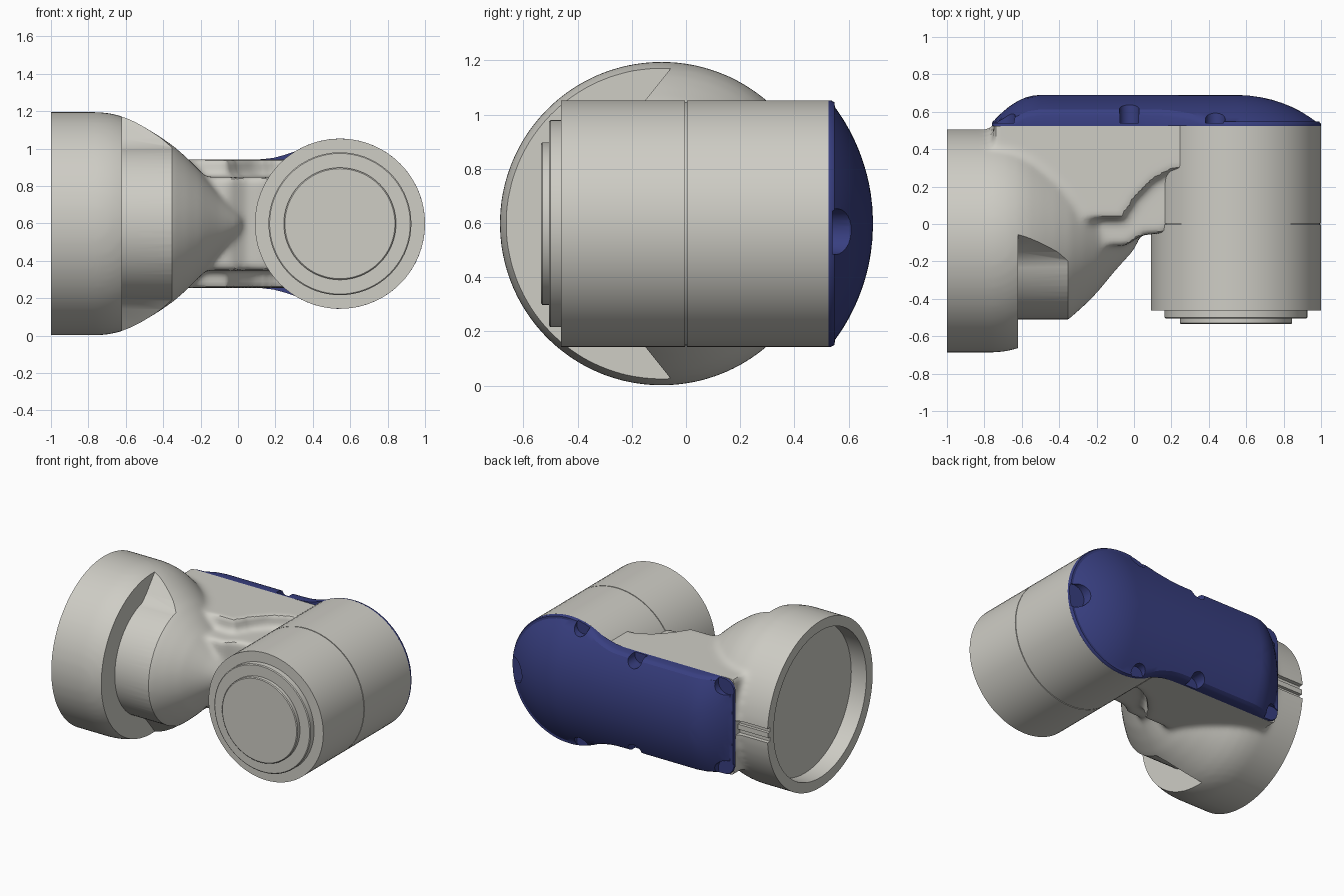
import bpy, bmesh, math

if "Cube" in bpy.data.objects:
    bpy.data.objects.remove(bpy.data.objects["Cube"])

CZ, CY = 0.598, -0.09          # socket axis (along x)
JX, JR = 0.545, 0.455          # joint axis (along y)


def material(name, col):
    m = bpy.data.materials.new(name)
    m.diffuse_color = (*col, 1)
    m.use_nodes = True
    m.node_tree.nodes["Principled BSDF"].inputs["Base Color"].default_value = m.diffuse_color
    return m


GREY = material("warm_grey", (0.62, 0.61, 0.56))
BLUE = material("deep_blue", (0.04, 0.05, 0.22))


def along_x(u, v, w):          # u,v = y,z around socket axis; w = x
    return (w, CY + u, CZ + v)


def along_y(u, v, w):          # u,v = x,z around joint axis; w = y
    return (JX + u, w, CZ + v)


def along_z(u, v, w):
    return (u, v, CZ + w)


def skin(bm, rings, cap_start=True, cap_end=True):
    """Joins equal-length closed rings of points into a surface."""
    vs = [[bm.verts.new(p) for p in r] for r in rings]
    n = len(vs[0])
    for a, b in zip(vs, vs[1:]):
        for i in range(n):
            j = (i + 1) % n
            bm.faces.new((a[i], a[j], b[j], b[i]))
    if cap_start:
        bm.faces.new(vs[0])
    if cap_end:
        bm.faces.new(vs[-1])


def prism(bm, pts, f, a, b):
    skin(bm, [[f(u, v, w) for u, v in pts] for w in (a, b)])


def lathe(bm, prof, f, n=72):
    skin(bm, [[f(r * math.cos(2 * math.pi * i / n), r * math.sin(2 * math.pi * i / n), w)
               for i in range(n)] for w, r in prof])


def box(bm, x0, x1, y0, y1, z0, z1):
    prism(bm, [(x0, y0), (x1, y0), (x1, y1), (x0, y1)], along_z, z0 - CZ, z1 - CZ)


def finish(name, bm, mat):
    bmesh.ops.remove_doubles(bm, verts=bm.verts, dist=1e-5)
    bmesh.ops.recalc_face_normals(bm, faces=bm.faces)
    me = bpy.data.meshes.new(name)
    bm.to_mesh(me)
    bm.free()
    me.materials.append(mat)
    ob = bpy.data.objects.new(name, me)
    bpy.context.collection.objects.link(ob)
    return ob


def bake(ob):
    dg = bpy.context.evaluated_depsgraph_get()
    me = bpy.data.meshes.new_from_object(ob.evaluated_get(dg))
    ob.modifiers.clear()
    ob.data = me


def boolean(ob, bm, op='DIFFERENCE'):
    cutter = finish("cutter", bm, ob.data.materials[0])
    m = ob.modifiers.new("cut", 'BOOLEAN')
    m.operation, m.solver, m.object = op, 'EXACT', cutter
    bake(ob)
    bpy.data.objects.remove(cutter)


def smooth(ob, deg=35):
    bpy.ops.object.select_all(action='DESELECT')
    ob.select_set(True)
    bpy.context.view_layer.objects.active = ob
    bpy.ops.object.shade_smooth_by_angle(angle=math.radians(deg))


# Cast body: socket dome, link arm and web, fused with soft fillets
bm = bmesh.new()
lathe(bm, [(-1.1, 0.597), (-0.74, 0.597), (-0.68, 0.59), (-0.62, 0.575), (-0.56, 0.55),
           (-0.5, 0.517), (-0.42, 0.468), (-0.34, 0.412), (-0.27, 0.35), (-0.2, 0.28),
           (-0.1, 0.16), (0.0, 0.05), (0.02, 0.02)], along_x)
prism(bm, [(-0.75, 0.65), (-0.75, 0.3), (-0.3, 0.03), (-0.06, 0.03), (0.0, 0.13),
           (0.08, 0.22), (0.2, 0.29), (0.5, 0.3), (0.5, 0.65)], along_z, -0.343, 0.343)
prism(bm, [(-0.4, 0.3), (-0.4, -0.1), (-0.05, -0.12), (0.04, -0.06), (0.15, -0.05),
           (0.22, 0.0), (0.5, 0.0), (0.5, 0.4)], along_z, -0.25, 0.25)
body = finish("socket_and_arm", bm, GREY)
m = body.modifiers.new("fuse", 'REMESH')
m.mode, m.voxel_size = 'VOXEL', 0.02
m = body.modifiers.new("fillet", 'SMOOTH')
m.factor, m.iterations = 0.5, 8
bake(body)

# Flat cover seat and flat socket end
bm = bmesh.new()
box(bm, -1, 0.8, -1, 0.525, -0.5, 2)
boolean(body, bm, 'INTERSECT')

# Open socket mouth
bm = bmesh.new()
lathe(bm, [(-1.2, 0.525), (-0.88, 0.525)], along_x)
boolean(body, bm)

# Stepped recess around the front half of the socket
half = [(0.04, 0.58), (0.0, 0.53), (-0.06, 0.455)]
half += [(0.42 * math.cos(math.radians(a)), 0.42 * math.sin(math.radians(a)))
         for a in range(105, 180, 5)]
inner = half + [(-0.42, 0)] + [(u, -v) for u, v in reversed(half)]
bm = bmesh.new()
prism(bm, inner + [(0.04, -0.8), (-0.8, -0.8), (-0.8, 0.8), (0.04, 0.8)], along_x, -0.62, -0.2)
boolean(body, bm)

# Key groove at the back of the socket, with a rib in it
bm = bmesh.new()
box(bm, -1.1, -0.76, 0.475, 0.7, CZ - 0.05, CZ + 0.05)
boolean(body, bm)
smooth(body)
bm = bmesh.new()
box(bm, -1.0, -0.74, 0.46, 0.497, CZ - 0.018, CZ + 0.018)
finish("key_rib", bm, GREY)

# Joint housing with seam and stepped flange
bm = bmesh.new()
lathe(bm, [(-0.535, 0.294), (-0.53, 0.3), (-0.505, 0.3), (-0.505, 0.376), (-0.5, 0.382),
           (-0.462, 0.382), (-0.462, JR), (-0.003, JR), (-0.003, JR - 0.006),
           (0.003, JR - 0.006), (0.003, JR), (0.525, JR)], along_y)
smooth(finish("joint_housing", bm, GREY))


# Domed cover following the outline of arm and joint
def cover_height(x, z):
    d = math.hypot(max(x - JX, 0), z)
    drop = 0.727 - math.sqrt(0.727 ** 2 - d * d)
    return 0.69 - drop - 0.15 * (max(-0.5 - x, 0) / 0.26) ** 2


upper = [(-0.76, z) for z in (0.06, 0.12, 0.18, 0.24, 0.275)]
upper += [(-0.75, 0.305), (-0.73, 0.328), (-0.7, 0.341)]
upper += [(-0.64 + 0.07 * i, 0.343) for i in range(11)]
upper += [(0.13, 0.345), (0.19, 0.352), (0.25, 0.368)]
upper += [(JX + JR * math.cos(math.radians(a)), JR * math.sin(math.radians(a)))
          for a in range(122, 0, -5)]
outline = [(-0.76, 0)] + upper + [(JX + JR, 0)] + [(x, -z) for x, z in reversed(upper)]


def cover_ring(t, kind):
    ring = []
    for x, z in outline:
        c = min(max(x, -0.5), JX)
        px, pz = c + t * (x - c), t * z
        h = cover_height(px, pz)
        y = {"base": 0.525, "wall": max(h - 0.025, 0.535), "top": max(h, 0.545)}[kind]
        ring.append((px, y, CZ + pz))
    return ring


bm = bmesh.new()
rings = [cover_ring(1, "base"), cover_ring(1, "wall"), cover_ring(0.985, "wall")]
rings[2] = [(x, y + 0.012, z) for x, y, z in rings[2]]
rings += [cover_ring(t, "top") for t in (0.95, 0.88, 0.78, 0.66, 0.54, 0.42, 0.3, 0.15, 0)]
skin(bm, rings, True, False)
cover = finish("cover", bm, BLUE)

# Screw pockets round the cover edge
bm = bmesh.new()
pockets = [(0.96, -0.03, 0.085)]
for s in (1, -1):
    pockets += [(-0.025, s * 0.325, 0.053), (0.435, s * 0.415, 0.053), (-0.71, s * 0.31, 0.075)]
for x, z, r in pockets:
    lathe(bm, [(0.54, r), (0.8, r)], lambda u, v, w: (x + u, w, CZ + z + v), 24)
boolean(cover, bm)
smooth(cover, 30)
